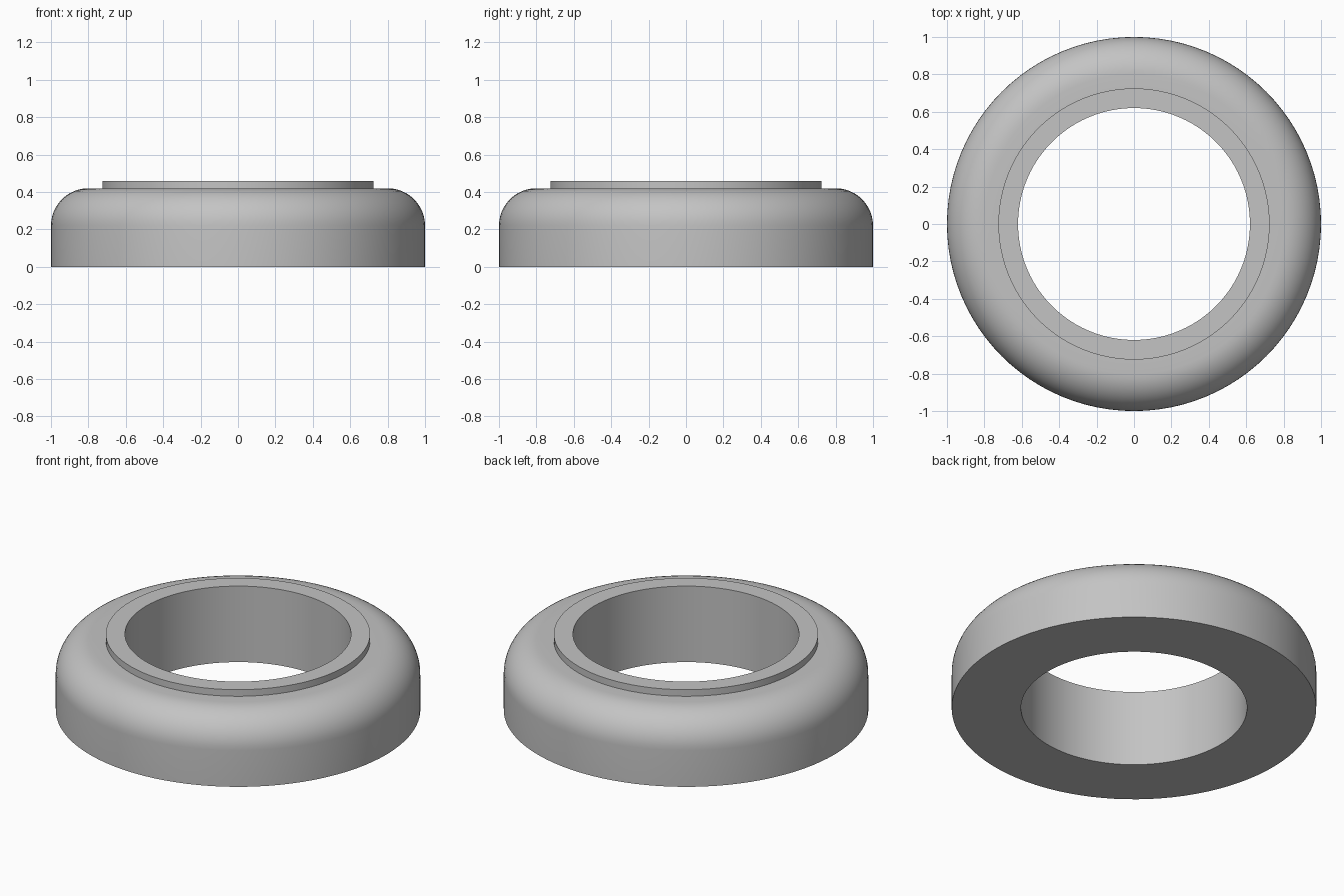
import bpy, bmesh, math

cube = bpy.data.objects.get("Cube")
if cube:
    bpy.data.objects.remove(cube)

SEGMENTS = 96
INNER, LIP, OUTER = 0.62, 0.725, 1.0
SHOULDER_Z, TOP_Z, FILLET = 0.42, 0.46, 0.2

grey = bpy.data.materials.new("plain grey")
grey.use_nodes = True
colour = (0.55, 0.55, 0.55, 1)
grey.diffuse_color = colour
grey.node_tree.nodes["Principled BSDF"].inputs["Base Color"].default_value = colour

# Ring cross-section: bore, flat base, rounded shoulder, raised lip
profile = [(INNER, 0), (OUTER, 0)]
for i in range(13):
    a = math.pi / 2 * i / 12
    profile.append((OUTER - FILLET + FILLET * math.cos(a),
                    SHOULDER_Z - FILLET + FILLET * math.sin(a)))
profile += [(LIP, SHOULDER_Z), (LIP, TOP_Z), (INNER, TOP_Z)]

# Revolve the closed cross-section around z
bm = bmesh.new()
verts = [bm.verts.new((r, 0, z)) for r, z in profile]
edges = [bm.edges.new((v, verts[(i + 1) % len(verts)])) for i, v in enumerate(verts)]
bmesh.ops.spin(bm, geom=verts + edges, cent=(0, 0, 0), axis=(0, 0, 1),
               angle=math.tau, steps=SEGMENTS)
bmesh.ops.remove_doubles(bm, verts=bm.verts[:], dist=0.0001)
bmesh.ops.recalc_face_normals(bm, faces=bm.faces[:])

mesh = bpy.data.meshes.new("collar_ring")
bm.to_mesh(mesh)
bm.free()
mesh.materials.append(grey)
ring = bpy.data.objects.new("collar_ring", mesh)
bpy.context.collection.objects.link(ring)

# Smooth round walls while keeping the rims sharp
bpy.ops.object.select_all(action="DESELECT")
ring.select_set(True)
bpy.context.view_layer.objects.active = ring
bpy.ops.object.shade_smooth_by_angle(angle=math.radians(30))
